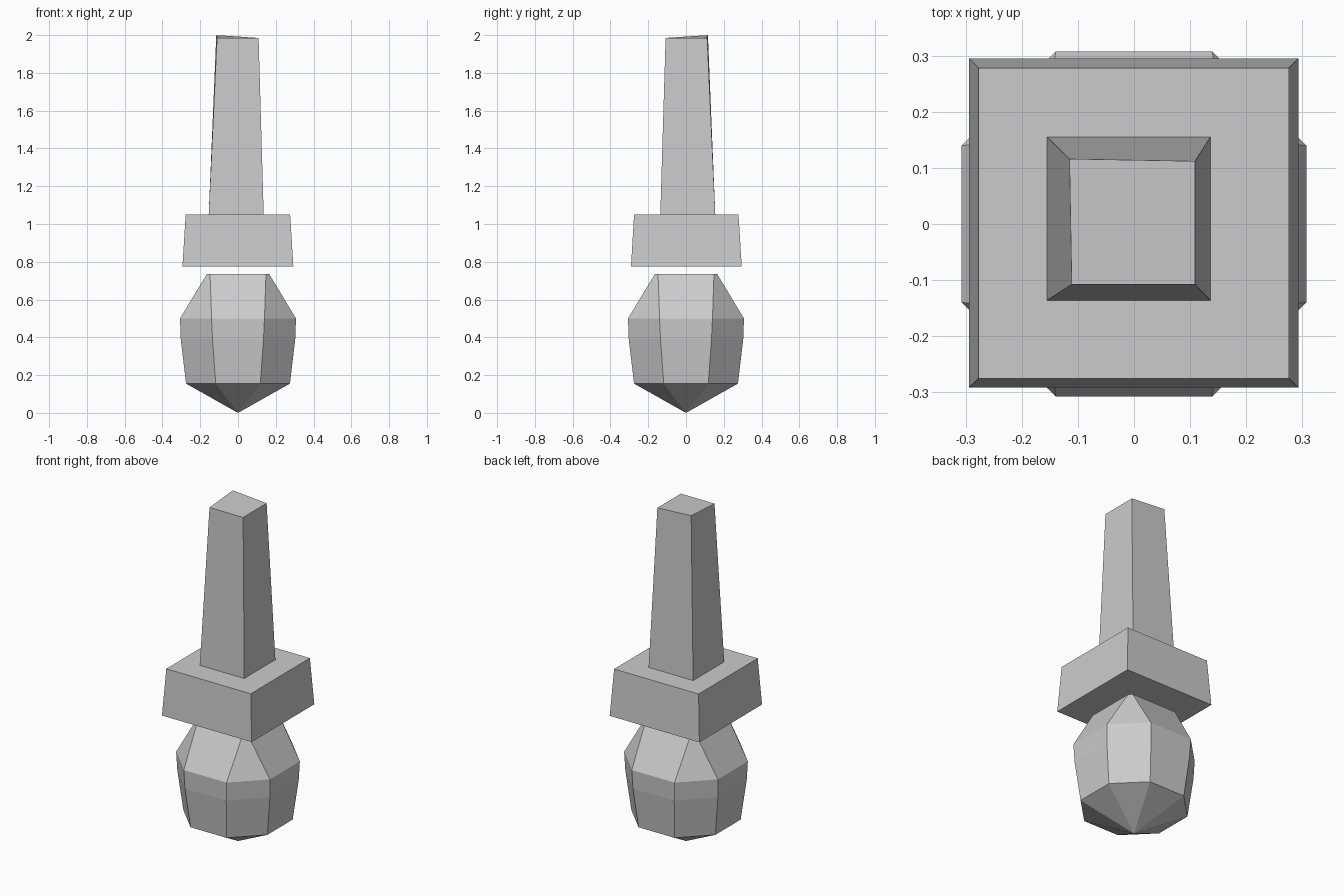
import bpy, bmesh

if "Cube" in bpy.data.objects:
    bpy.data.objects.remove(bpy.data.objects["Cube"])


def loft(name, rings, tip=None):
    """Skin rings of points, cap the top, close the bottom with a cap or a tip."""
    bm = bmesh.new()
    loops = [[bm.verts.new(p) for p in ring] for ring in rings]
    n = len(loops[0])
    for low, high in zip(loops, loops[1:]):
        for i in range(n):
            j = (i + 1) % n
            bm.faces.new((low[i], low[j], high[j], high[i]))
    bm.faces.new(loops[-1])
    if tip:
        t = bm.verts.new(tip)
        for i in range(n):
            bm.faces.new((t, loops[0][(i + 1) % n], loops[0][i]))
    else:
        bm.faces.new(loops[0][::-1])
    bmesh.ops.recalc_face_normals(bm, faces=bm.faces[:])
    mesh = bpy.data.meshes.new(name)
    bm.to_mesh(mesh)
    bm.free()
    obj = bpy.data.objects.new(name, mesh)
    bpy.context.collection.objects.link(obj)
    return obj


def rect(x0, x1, y0, y1, z):
    return [(x0, y0, z), (x1, y0, z), (x1, y1, z), (x0, y1, z)]


def octagon(r, a, z):
    """Square of half width r with corners cut back to a."""
    return [(x, y, z) for x, y in ((-a, -r), (a, -r), (r, -a), (r, a),
                                   (a, r), (-a, r), (-r, a), (-r, -a))]


# Faceted bulb ending in a point
loft("bulb", [octagon(0.275, 0.118, 0.155), octagon(0.303, 0.135, 0.39),
              octagon(0.307, 0.14, 0.5), octagon(0.165, 0.148, 0.735)],
     tip=(0, 0, 0))

# Tapered collar block floating above the bulb
loft("collar", [rect(-0.294, 0.293, -0.291, 0.295, 0.775),
                rect(-0.277, 0.276, -0.275, 0.278, 1.05)])

# Tapered stem with one raised top corner
stem = loft("stem", [rect(-0.155, 0.136, -0.136, 0.155, 1.05),
                     rect(-0.111, 0.109, -0.108, 0.112, 1.985)])
corner = max(stem.data.vertices, key=lambda v: v.co.z * 10 - v.co.x + v.co.y)
corner.co = (-0.115, 0.116, 2.0)
